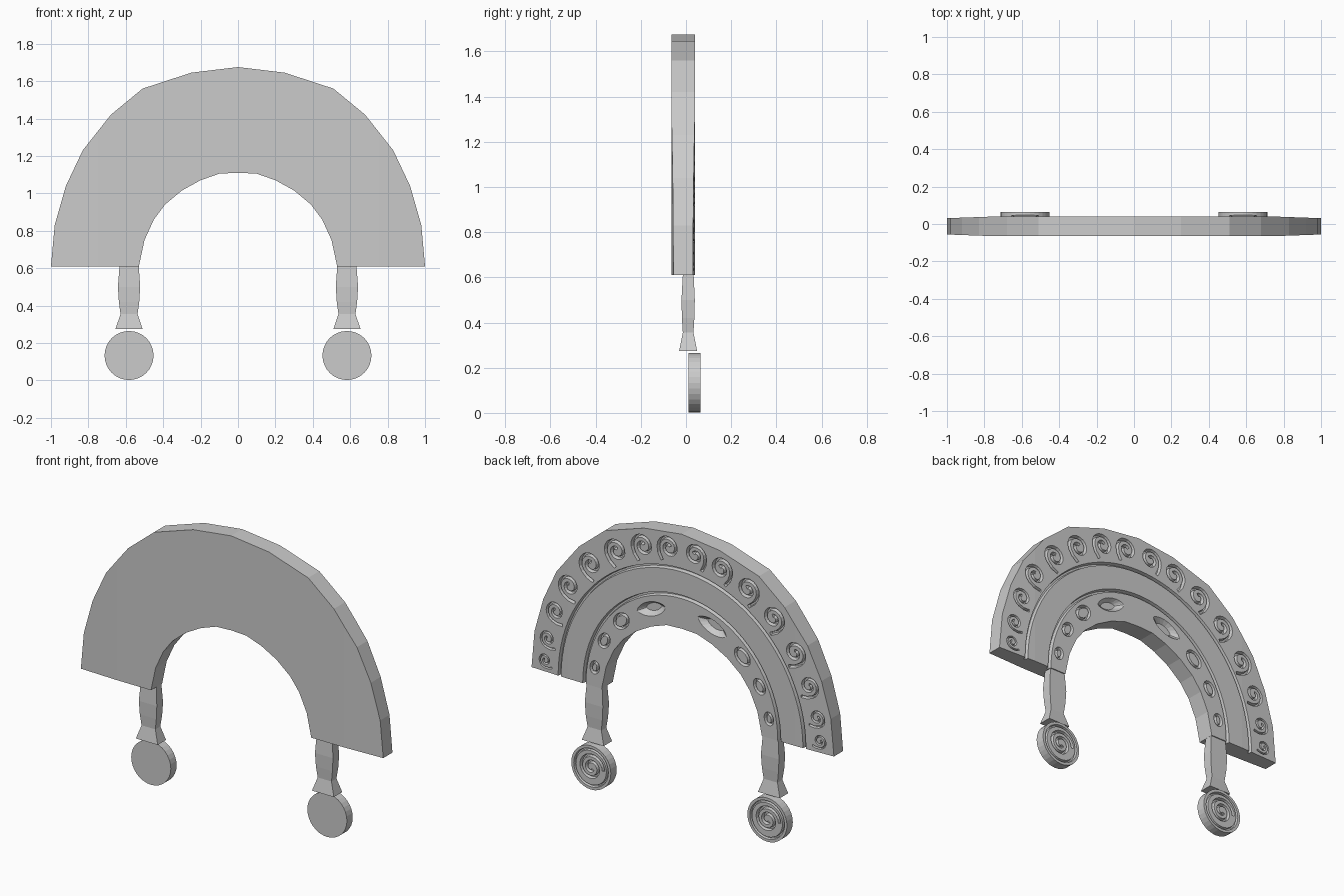
import bpy, bmesh, math
from mathutils import Vector as V

if "Cube" in bpy.data.objects:
    bpy.data.objects.remove(bpy.data.objects["Cube"])

grey = bpy.data.materials.new("stone_grey")
grey.diffuse_color = (0.6, 0.6, 0.6, 1)
grey.use_nodes = True
grey.node_tree.nodes["Principled BSDF"].inputs["Base Color"].default_value = grey.diffuse_color


def finish(name, bm):
    bmesh.ops.recalc_face_normals(bm, faces=bm.faces)
    me = bpy.data.meshes.new(name)
    bm.to_mesh(me)
    bm.free()
    me.materials.append(grey)
    ob = bpy.data.objects.new(name, me)
    bpy.context.collection.objects.link(ob)
    return ob


def loft(bm, rings, closed=False):
    """Skin a list of equal vertex rings, capping the ends unless closed."""
    rs = [[bm.verts.new(p) for p in r] for r in rings]
    n = len(rs[0])
    for i in range(len(rs) if closed else len(rs) - 1):
        a, b = rs[i], rs[(i + 1) % len(rs)]
        for j in range(n):
            k = (j + 1) % n
            bm.faces.new((a[j], a[k], b[k], b[j]))
    if not closed:
        bm.faces.new(rs[0])
        bm.faces.new(rs[-1])


def groove(bm, pts, w, face=0.04, depth=0.022, closed=False):
    """Tapered channel cutter swept along a path in the xz plane."""
    rings, n = [], len(pts)
    for i, p in enumerate(pts):
        a = pts[(i - 1) % n] if closed or i > 0 else p
        b = pts[(i + 1) % n] if closed or i < n - 1 else p
        t = (b - a).normalized()
        s = V((-t.y, t.x))
        ring = []
        for k, y in ((-1, face + 0.012), (1, face + 0.012), (0.4, face - depth), (-0.4, face - depth)):
            q = p + s * w * k
            ring.append((q.x, y, q.y))
        rings.append(ring)
    loft(bm, rings, closed)


def frame(deg, A, B, side):
    """Centre and mapping on an ellipse around the arch, mirrored by side."""
    a = math.radians(deg)
    c = V((A * math.sin(a), 0.61 + B * math.cos(a)))
    t = V((A * math.cos(a), -B * math.sin(a))).normalized()
    nrm = V((-t.y, t.x))

    def to_world(u, v):
        p = c + t * u + nrm * v
        return V((p.x * side, p.y))
    return to_world


def spiral(r0, r1, turns, steps):
    out = []
    for i in range(steps + 1):
        f = i / steps
        r = r0 + (r1 - r0) * f
        out.append((r * math.cos(math.tau * turns * f), r * math.sin(math.tau * turns * f)))
    return out


def carve(ob, cutter):
    cutter.hide_render = True
    m = ob.modifiers.new("carving", 'BOOLEAN')
    m.operation, m.solver, m.object = 'DIFFERENCE', 'EXACT', cutter
    m.use_self = True
    bpy.context.view_layer.update()
    dg = bpy.context.evaluated_depsgraph_get()
    me = bpy.data.meshes.new_from_object(ob.evaluated_get(dg))
    ob.modifiers.clear()
    ob.data = me
    bpy.data.objects.remove(cutter)


# Arch body: faceted half ring, slightly thinner toward the two ends
outer = [(0, 1.675), (.25, 1.645), (.51, 1.56), (.68, 1.42), (.83, 1.23), (.92, 1.04), (.98, .83), (1, .61)]
inner = [(0, 1.11), (.10, 1.105), (.20, 1.07), (.30, 1.015), (.39, .94), (.45, .86), (.50, .75), (.53, .61)]
full = lambda h: [(-x, z) for x, z in h[:0:-1]] + h
bm = bmesh.new()
loft(bm, [[(ox, -.065, oz), (ox, .04, oz), (ix, .04, iz), (ix, -.065, iz)]
          for (ox, oz), (ix, iz) in zip(full(outer), full(inner))])
for s in (1, -1):
    bmesh.ops.bisect_plane(bm, geom=bm.verts[:] + bm.edges[:] + bm.faces[:],
                           plane_co=(s * .75, 0, 0), plane_no=(1, 0, 0))
for v in bm.verts:
    v.co.y -= math.copysign(max(0, abs(v.co.x) - .75) * .036, v.co.y)
arch = finish("arch_body", bm)

# Carvings on the decorated face
bm = bmesh.new()
for A, B in ((.81, .85), (.645, .69)):          # two concentric channels
    pts = []
    for i in range(49):
        a = math.radians(-93 + 186 * i / 48)
        pts.append(V((A * math.sin(a), .61 + B * math.cos(a))))
    groove(bm, pts, .013)
for side in (1, -1):
    # scrolls along the outer band
    for deg, r in ((5.5, .068), (16.5, .07), (28.5, .072), (41.5, .072),
                   (55, .07), (67, .062), (78, .052), (86, .042)):
        w = frame(deg, .91, .965, side)
        path = [(r * .75, -r * 1.15), (r * .98, -r * .55)] + spiral(r, r * .2, 1.4, 24)
        groove(bm, [w(u, v) for u, v in path], r * .17)
    # oval rings on the inner band
    for deg, r in ((43, .045), (61, .036), (79, .028)):
        w = frame(deg, .587, .60, side)
        ring = [w(r * 1.15 * math.cos(i * math.tau / 16), r * .8 * math.sin(i * math.tau / 16)) for i in range(16)]
        groove(bm, ring, .011, closed=True)
    # leaf shaped hollow near the crown
    w = frame(20, .587, .60, side)
    rings = []
    for y, k in ((.052, 1), (.012, .45)):
        ring = []
        for i in range(20):
            a = math.tau * i / 20
            sn = math.sin(a)
            p = w(.12 * k * math.cos(a), .05 * k * sn * abs(sn) ** .4 + .008 * (1 - k))
            ring.append((p.x, y, p.y))
        rings.append(ring)
    loft(bm, rings)
carve(arch, finish("arch_cutter", bm))

for side, label in ((1, "right"), (-1, "left")):
    # Hanging strap with a flared foot
    bm = bmesh.new()
    loft(bm, [[(side * x0, y0, z), (side * x1, y0, z), (side * x1, y1, z), (side * x0, y1, z)]
              for z, x0, x1, y0, y1 in ((.63, .532, .632, -.013, .033), (.50, .523, .642, -.02, .039),
                                        (.42, .528, .637, -.018, .037), (.355, .537, .628, -.014, .033),
                                        (.275, .51, .655, -.03, .049))])
    finish("strap_" + label, bm)

    # Round medallion with a carved spiral
    c = V((side * .5825, .133))
    bm = bmesh.new()
    loft(bm, [[(c.x + .131 * math.cos(i * math.tau / 32), y, c.y + .131 * math.sin(i * math.tau / 32))
               for i in range(32)] for y in (.01, .065)])
    disc = finish("medallion_" + label, bm)
    bm = bmesh.new()
    groove(bm, [c + V((.108 * math.cos(i * math.tau / 32), .108 * math.sin(i * math.tau / 32)))
                for i in range(32)], .009, .065, .015, True)
    groove(bm, [c + V((-u, v)) for u, v in spiral(.083, .014, 1.9, 40)], .011, .065, .02)
    carve(disc, finish("medallion_cutter", bm))
